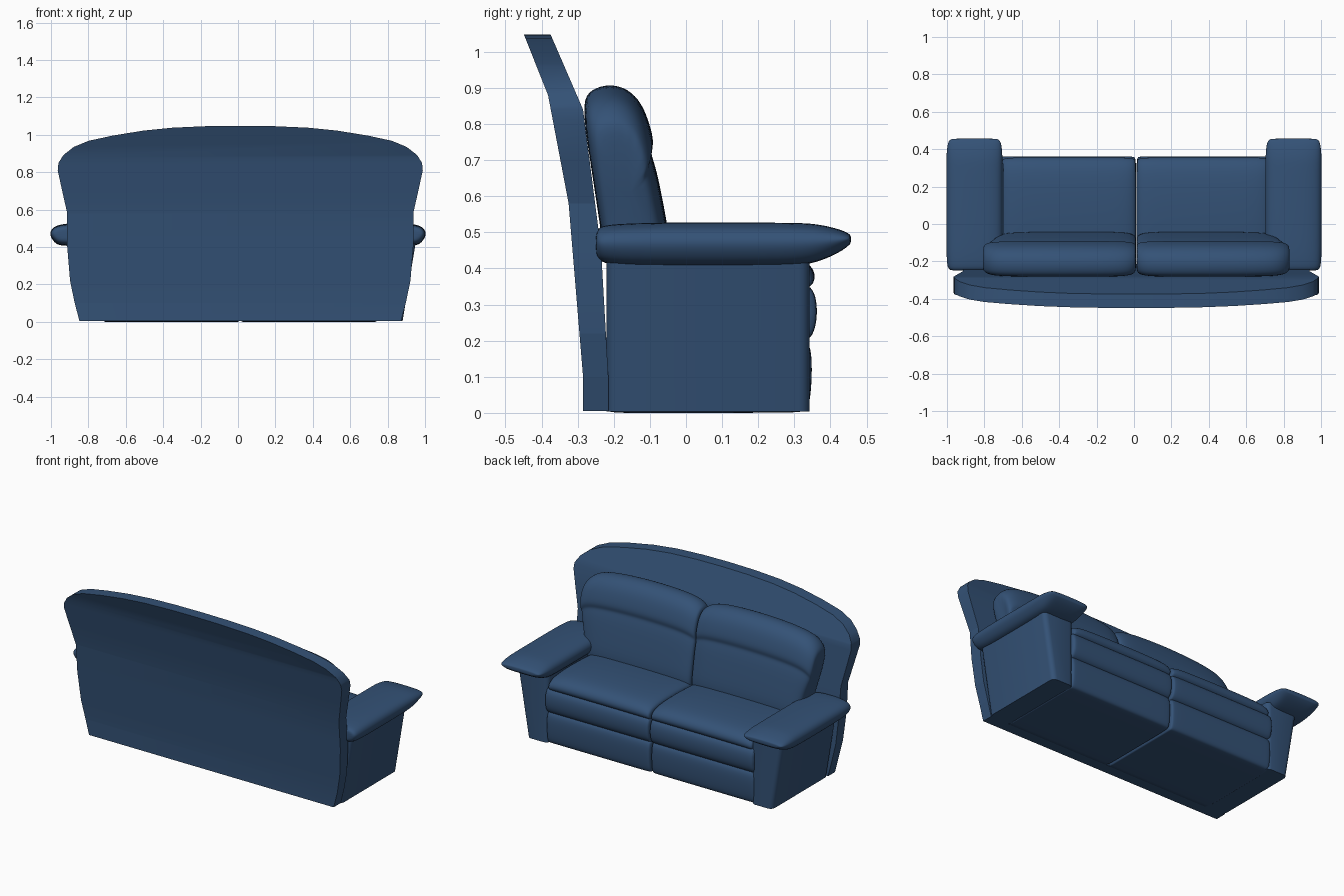
import bpy, bmesh, math

if "Cube" in bpy.data.objects:
    bpy.data.objects.remove(bpy.data.objects["Cube"])

# One upholstery colour
BLUE = bpy.data.materials.new("navy upholstery")
BLUE.diffuse_color = (0.034, 0.084, 0.182, 1)
BLUE.use_nodes = True
BLUE.node_tree.nodes["Principled BSDF"].inputs["Base Color"].default_value = BLUE.diffuse_color


def finish(name, bm, angle=None):
    bmesh.ops.recalc_face_normals(bm, faces=bm.faces)
    me = bpy.data.meshes.new(name)
    bm.to_mesh(me)
    bm.free()
    me.materials.append(BLUE)
    ob = bpy.data.objects.new(name, me)
    bpy.context.collection.objects.link(ob)
    if angle is None:
        for p in me.polygons:
            p.use_smooth = True
    else:
        bpy.ops.object.select_all(action='DESELECT')
        ob.select_set(True)
        bpy.context.view_layer.objects.active = ob
        bpy.ops.object.shade_smooth_by_angle(angle=math.radians(angle))
    return ob


def loft(name, rings, levels=2):
    """Skin a list of equal rings, cap the ends and soften with subdivision."""
    bm = bmesh.new()
    vs = [[bm.verts.new(p) for p in r] for r in rings]
    n = len(vs[0])
    for a, b in zip(vs, vs[1:]):
        for i in range(n):
            j = (i + 1) % n
            bm.faces.new((a[i], a[j], b[j], b[i]))
    bm.faces.new(vs[0])
    bm.faces.new(vs[-1])
    ob = finish(name, bm)
    m = ob.modifiers.new("soft", 'SUBSURF')
    m.levels = m.render_levels = levels
    return ob


def pad(name, side, profile, stations, flare=None):
    """Loft a (y, z) profile along x; stations are (x, y scale, height scale)."""
    ys = [p[0] for p in profile]
    zs = [p[1] for p in profile]
    cy, z0 = (min(ys) + max(ys)) / 2, min(zs)
    rings = []
    for x, sy, sz in stations:
        ring = []
        for y, z in profile:
            zz = z0 + (z - z0) * sz
            k = flare(zz) if flare else 1
            ring.append((CX + side * x * k, cy + (y - cy) * sy, zz))
        rings.append(ring)
    return loft(name, rings)


def lerp(table, z):
    for (a, va), (b, vb) in zip(table, table[1:]):
        if z <= b:
            return va + (vb - va) * max(0, z - a) / (b - a)
    return table[-1][1]


CX = 0.012

# Back panel: arched outline, cut at bend heights and leaned backwards
half = [(0.86, 0.005), (0.885, 0.1), (0.91, 0.22), (0.925, 0.4), (0.925, 0.58),
        (0.952, 0.7), (0.976, 0.81), (0.972, 0.85), (0.945, 0.892), (0.89, 0.935),
        (0.81, 0.968), (0.68, 0.996), (0.52, 1.022), (0.36, 1.038), (0.18, 1.046)]
outline = half + [(0, 1.048)] + [(-x, z) for x, z in reversed(half)]
REAR = [(0, -0.285), (0.1, -0.285), (0.58, -0.325), (0.88, -0.382), (1.048, -0.449)]
FRONT = [(0, -0.215), (0.1, -0.215), (0.45, -0.235), (0.84, -0.285), (1.048, -0.375)]
bm = bmesh.new()
rear = bm.faces.new([bm.verts.new((x + CX, 0, z)) for x, z in outline])
ext = bmesh.ops.extrude_face_region(bm, geom=[rear])
for v in ext["geom"]:
    if isinstance(v, bmesh.types.BMVert):
        v.co.y = 1
if not rear.is_valid or len(bm.faces) < len(outline) + 2:
    bm.faces.new([v for v in bm.verts if v.co.y < 0.5])
for h in (0.1, 0.22, 0.45, 0.58, 0.7, 0.84, 0.88, 0.96):
    bmesh.ops.bisect_plane(bm, geom=bm.verts[:] + bm.edges[:] + bm.faces[:],
                           plane_co=(0, 0, h), plane_no=(0, 0, 1))
for v in bm.verts:
    v.co.y = lerp(FRONT if v.co.y > 0.5 else REAR, v.co.z)
finish("back_panel", bm, 35)

# Cross-sections (y, z)
base_prof = [(-0.24, 0.0), (-0.22, 0.0), (0.30, 0.0), (0.33, 0.003), (0.343, 0.025),
             (0.349, 0.1), (0.348, 0.17), (0.335, 0.205), (0.30, 0.215),
             (-0.22, 0.215), (-0.24, 0.215)]
band_prof = [(-0.2, 0.19), (0.29, 0.19), (0.335, 0.195), (0.357, 0.225), (0.364, 0.275),
             (0.36, 0.325), (0.342, 0.355), (0.30, 0.365), (-0.2, 0.365)]
seat_prof = [(-0.22, 0.32), (0.28, 0.33), (0.335, 0.34), (0.36, 0.365), (0.354, 0.4),
             (0.32, 0.427), (0.25, 0.442), (0.1, 0.447), (-0.08, 0.437), (-0.22, 0.42)]
back_prof = [(-0.215, 0.36), (-0.06, 0.36), (-0.035, 0.42), (-0.055, 0.54),
             (-0.078, 0.66), (-0.092, 0.705), (-0.098, 0.725), (-0.088, 0.75),
             (-0.1, 0.80), (-0.122, 0.86), (-0.16, 0.9), (-0.21, 0.914),
             (-0.262, 0.9), (-0.29, 0.865), (-0.268, 0.72), (-0.235, 0.5)]
block = [(0.0, 0.97, 0.96), (0.012, 0.99, 0.99), (0.05, 1, 1), (0.35, 1, 1),
         (0.66, 1, 1), (0.72, 1, 1), (0.74, 0.98, 0.98)]
seat_st = [(0.0, 0.95, 0.72), (0.012, 0.975, 0.85), (0.05, 0.995, 0.96), (0.14, 1, 1),
           (0.35, 1, 1.02), (0.58, 1, 1), (0.67, 0.995, 0.95), (0.71, 0.975, 0.82),
           (0.725, 0.94, 0.7)]
back_st = [(0.0, 0.7, 0.88), (0.01, 0.86, 0.905), (0.045, 0.96, 0.95), (0.13, 1, 0.985),
           (0.35, 1, 1.0), (0.56, 1, 0.985), (0.70, 0.98, 0.955), (0.775, 0.94, 0.91),
           (0.82, 0.82, 0.83), (0.833, 0.6, 0.76)]


def flare(z):
    return lerp([(0.35, 0.9), (0.5, 0.92), (0.7, 0.99), (0.95, 1.0)], z)


# Arm pad section: (share of half width, share of height)
arm_sec = [(1.02, 0.5), (1.0, 0.68), (0.88, 0.88), (0.5, 1.0), (0, 1.02), (-0.5, 1.0),
           (-0.88, 0.88), (-1.0, 0.68), (-1.02, 0.5), (-0.94, 0.28), (-0.78, 0.06),
           (-0.5, 0.0), (0.5, 0.0), (0.78, 0.06), (0.94, 0.28)]
arm_st = [(-0.25, 0.76, 0.445, 0.495), (-0.245, 0.91, 0.425, 0.51), (-0.215, 1, 0.406, 0.523),
          (0.0, 1, 0.405, 0.526), (0.29, 1, 0.405, 0.525), (0.36, 1, 0.414, 0.523),
          (0.43, 0.96, 0.446, 0.507), (0.452, 0.88, 0.465, 0.495), (0.457, 0.75, 0.47, 0.49)]

for side, tag in ((1, "right"), (-1, "left")):
    # Seat: lower front, rolled band, cushion; then the back cushion
    pad("seat_base_" + tag, side, base_prof, block)
    pad("seat_front_roll_" + tag, side, band_prof, block)
    pad("seat_cushion_" + tag, side, seat_prof, seat_st)
    pad("back_cushion_" + tag, side, back_prof, back_st, flare)

    # Arm rest
    loft("arm_pad_" + tag,
         [[(side * 0.853 + 0.149 * w * u, y, zb + (zt - zb) * t) for u, t in arm_sec]
          for y, w, zb, zt in arm_st])

    # Arm body leaning outwards towards the top
    bm = bmesh.new()
    bmesh.ops.create_cube(bm, size=1)
    for v in bm.verts:
        top = v.co.z > 0
        outer = v.co.x * side > 0
        x = (0.935 if top else 0.862) if outer else 0.715
        v.co = (side * x + 0.018, 0.342 if v.co.y > 0 else -0.22, 0.44 if top else 0.004)
    bmesh.ops.bevel(bm, geom=[e for e in bm.edges if abs(e.verts[0].co.z - e.verts[1].co.z) > 0.1],
                    offset=0.03, segments=4, profile=0.5, affect='EDGES')
    finish("arm_body_" + tag, bm, 40)
